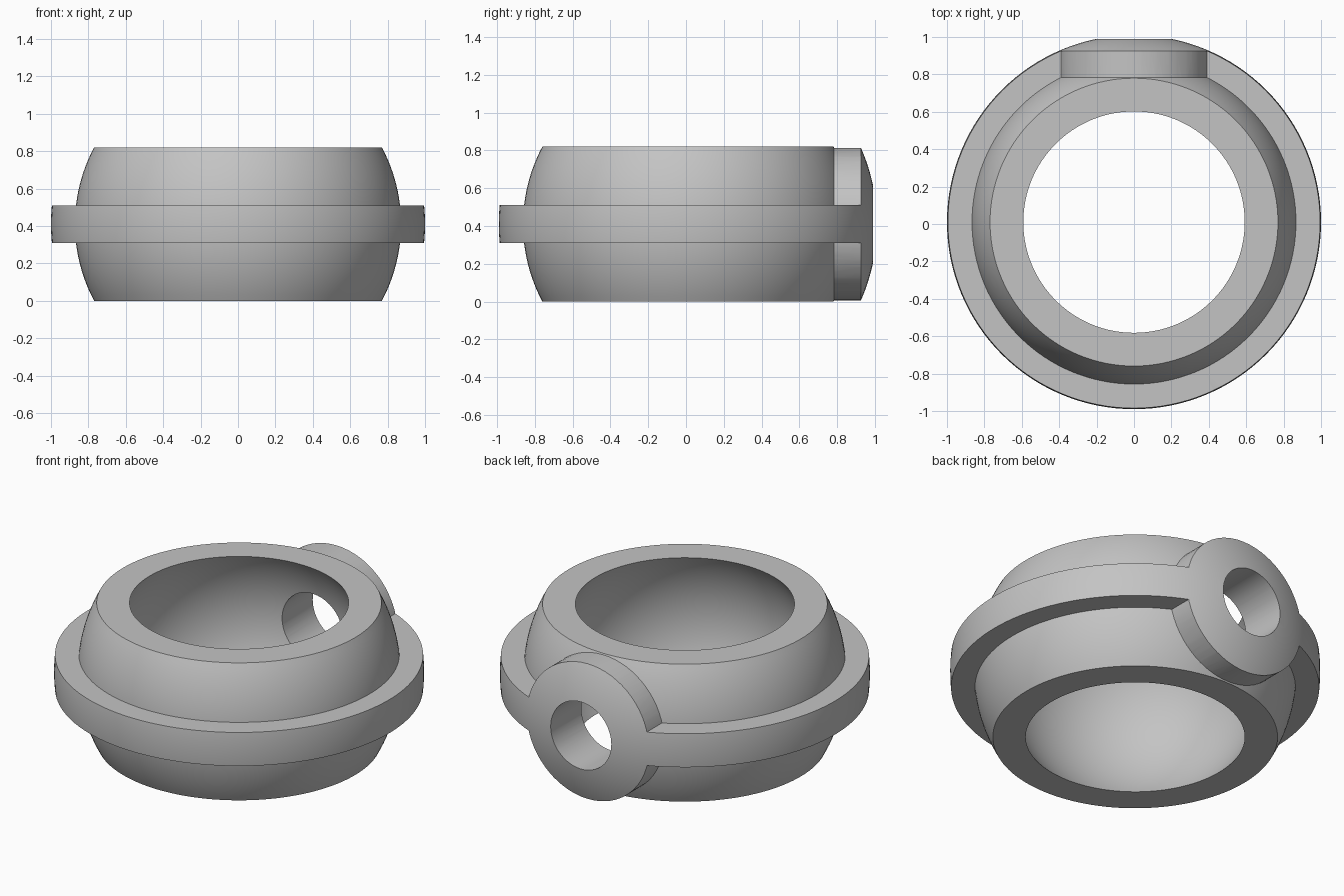
import bpy, bmesh, math
from mathutils import Matrix

cube = bpy.data.objects.get("Cube")
if cube:
    bpy.data.objects.remove(cube, do_unlink=True)

SEG = 128
HALF = 0.41        # half height of the body
OUTER, INNER = 0.872, 0.72
RING_R, RING_HALF = 1.0, 0.1
BOSS_R, HOLE_R = 0.403, 0.2

grey = bpy.data.materials.new("grey")
grey.use_nodes = True
colour = (0.55, 0.55, 0.55, 1)
grey.diffuse_color = colour
grey.node_tree.nodes["Principled BSDF"].inputs["Base Color"].default_value = colour


def add_object(name, bm):
    bmesh.ops.recalc_face_normals(bm, faces=bm.faces)
    mesh = bpy.data.meshes.new(name)
    bm.to_mesh(mesh)
    bm.free()
    mesh.materials.append(grey)
    obj = bpy.data.objects.new(name, mesh)
    bpy.context.collection.objects.link(obj)
    return obj


def lathe(name, profile):
    """Spin a closed (radius, z) profile around z."""
    bm = bmesh.new()
    rings = []
    for i in range(SEG):
        a = math.tau * i / SEG
        rings.append([bm.verts.new((r * math.cos(a), r * math.sin(a), z)) for r, z in profile])
    n = len(profile)
    for i in range(SEG):
        p, q = rings[i], rings[(i + 1) % SEG]
        for j in range(n):
            k = (j + 1) % n
            bm.faces.new((p[j], q[j], q[k], p[k]))
    return add_object(name, bm)


def rod(name, radius, y0, y1, sides):
    """Solid cylinder along y."""
    bm = bmesh.new()
    place = Matrix.Translation((0, (y0 + y1) / 2, 0)) @ Matrix.Rotation(math.pi / 2, 4, "X")
    bmesh.ops.create_cone(bm, cap_ends=True, segments=sides, radius1=radius,
                          radius2=radius, depth=y1 - y0, matrix=place)
    return add_object(name, bm)


def sphere_arc(radius, z0, z1, steps=24):
    a0, a1 = math.asin(z0 / radius), math.asin(z1 / radius)
    angles = [a0 + (a1 - a0) * i / steps for i in range(steps + 1)]
    return [(radius * math.cos(a), radius * math.sin(a)) for a in angles]


def combine(obj, tool, operation):
    mod = obj.modifiers.new(operation.title(), "BOOLEAN")
    mod.operation, mod.solver, mod.object = operation, "EXACT", tool
    bpy.context.view_layer.objects.active = obj
    bpy.ops.object.modifier_apply(modifier=mod.name)
    bpy.data.objects.remove(tool, do_unlink=True)


# Hollow spherical body, open at top and bottom
body = lathe("ring_body", sphere_arc(OUTER, -HALF, HALF) + sphere_arc(INNER, HALF, -HALF))

# Flange and rear boss share one spherical outer surface
flange = lathe("flange", [(0.8, -RING_HALF), (1.2, -RING_HALF), (1.2, RING_HALF), (0.8, RING_HALF)])
combine(flange, rod("boss", BOSS_R, 0.74, 1.2, 64), "UNION")
bm = bmesh.new()
bmesh.ops.create_uvsphere(bm, u_segments=SEG, v_segments=96, radius=RING_R)
combine(flange, add_object("ball", bm), "INTERSECT")
combine(body, flange, "UNION")

# Bore through the boss into the hollow
combine(body, rod("bore", HOLE_R, 0.4, 1.3, 64), "DIFFERENCE")

# Stand on the ground, centred, smooth with sharp edges
rear = math.sqrt(RING_R ** 2 - HOLE_R ** 2)
body.data.transform(Matrix.Translation((0, (RING_R - rear) / 2, HALF)))
bpy.ops.object.select_all(action="DESELECT")
body.select_set(True)
bpy.context.view_layer.objects.active = body
bpy.ops.object.shade_smooth_by_angle(angle=math.radians(25))
